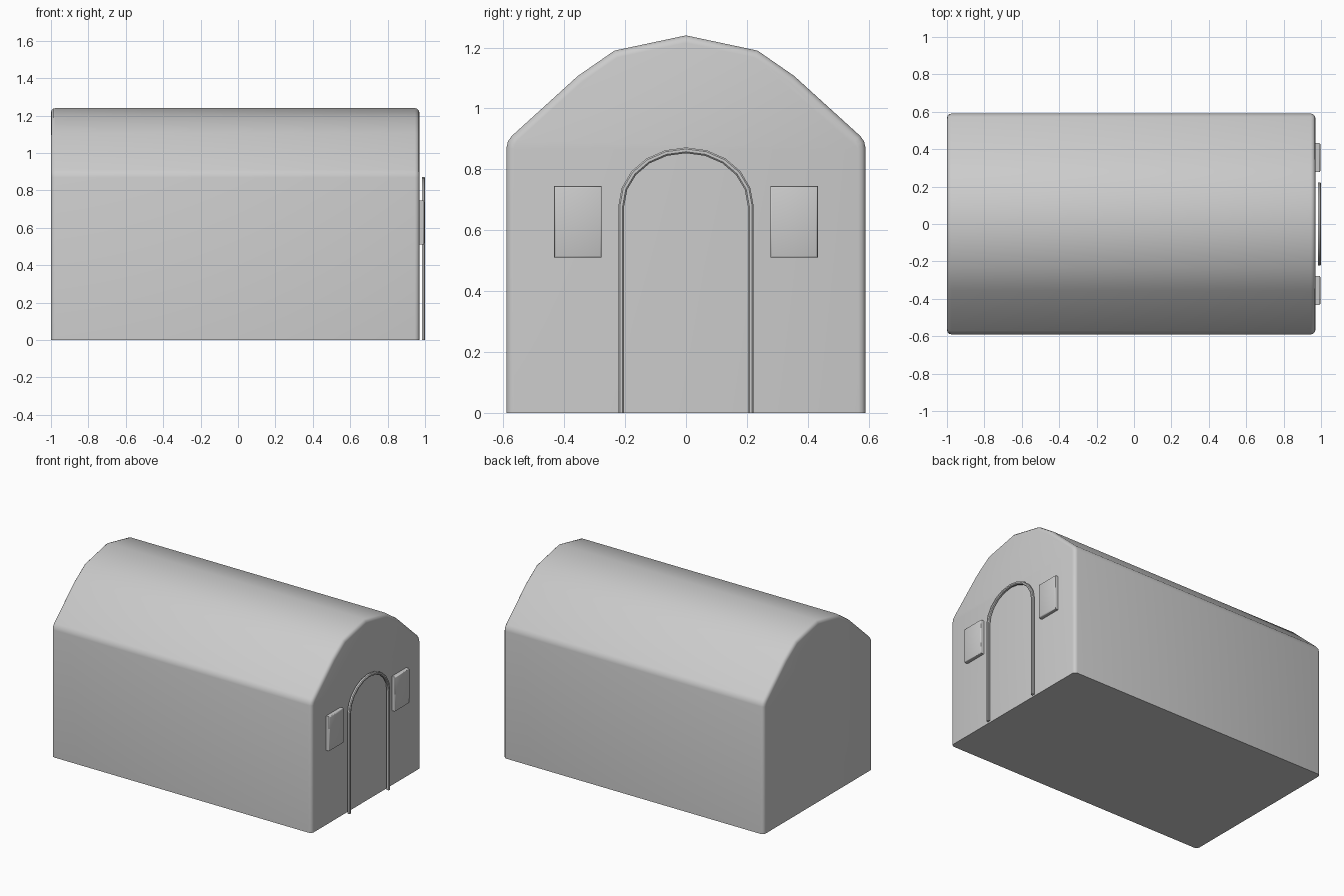
import bpy
import bmesh
import math

if "Cube" in bpy.data.objects:
    bpy.data.objects.remove(bpy.data.objects["Cube"], do_unlink=True)

BACK_X, WALL_X, FRONT_X = -1.0, 0.97, 1.0


def finish(name, bm, angle=35):
    """Turn a bmesh into a named object, smooth except at sharp edges."""
    bmesh.ops.recalc_face_normals(bm, faces=bm.faces)
    mesh = bpy.data.meshes.new(name)
    bm.to_mesh(mesh)
    bm.free()
    obj = bpy.data.objects.new(name, mesh)
    bpy.context.collection.objects.link(obj)
    bpy.ops.object.select_all(action="DESELECT")
    obj.select_set(True)
    bpy.context.view_layer.objects.active = obj
    bpy.ops.object.shade_smooth_by_angle(angle=math.radians(angle))
    return obj


def prism(outline, x0, x1):
    """Extrude a closed (y, z) outline along x."""
    bm = bmesh.new()
    face = bm.faces.new([bm.verts.new((x0, y, z)) for y, z in outline])
    new = bmesh.ops.extrude_face_region(bm, geom=[face])["geom"]
    verts = [v for v in new if isinstance(v, bmesh.types.BMVert)]
    bmesh.ops.translate(bm, verts=verts, vec=(x1 - x0, 0, 0))
    return bm


def edges_at(bm, x, min_z=0.001):
    """Edges lying in the plane x, leaving out any that rest on the ground."""
    return [e for e in bm.edges
            if all(abs(v.co.x - x) < 1e-4 for v in e.verts)
            and max(v.co.z for v in e.verts) > min_z]


# Hall: straight walls under a faceted barrel roof, with rounded gable edges
half = [(0.59, 0), (0.59, 0.87), (0.585, 0.892), (0.572, 0.91),
        (0.355, 1.107), (0.235, 1.19)]
outline = half + [(0, 1.24)] + [(-y, z) for y, z in reversed(half)]
bm = prism(outline, BACK_X, WALL_X)
bmesh.ops.bevel(bm, geom=edges_at(bm, BACK_X) + edges_at(bm, WALL_X),
                offset=0.024, segments=3, profile=0.5,
                affect="EDGES", clamp_overlap=False)
finish("hall", bm)

# Door surround: a thin chamfered strip swept up one jamb, over and down
SPRING, STEPS = 0.68, 10
section = [(0, 0.983), (0, 0.995), (0.005, FRONT_X),
           (0.014, FRONT_X), (0.019, 0.995), (0.019, 0.983)]
bm = bmesh.new()
rings = []


def add_ring(angle, z_scale):
    ring = []
    for inset, x in section:
        y = (0.222 - inset) * math.cos(angle)
        z = SPRING + (0.192 - inset) * math.sin(angle)
        ring.append(bm.verts.new((x, y, z * z_scale)))
    rings.append(ring)


add_ring(0, 0)
for i in range(STEPS + 1):
    add_ring(math.pi * i / STEPS, 1)
add_ring(math.pi, 0)
n = len(section)
for a, b in zip(rings, rings[1:]):
    for k in range(n):
        bm.faces.new((a[k], a[(k + 1) % n], b[(k + 1) % n], b[k]))
bm.faces.new(rings[0])
bm.faces.new(rings[-1])
finish("door_surround", bm)

# Windows: a raised panel with softened front edges on each side of the door
for name, side in (("left_window", -1), ("right_window", 1)):
    y0, y1, z0, z1 = side * 0.277, side * 0.433, 0.51, 0.745
    bm = prism([(y0, z0), (y1, z0), (y1, z1), (y0, z1)], WALL_X - 0.01, 0.996)
    bmesh.ops.bevel(bm, geom=edges_at(bm, 0.996), offset=0.006,
                    segments=2, profile=0.5, affect="EDGES")
    finish(name, bm, 50)
